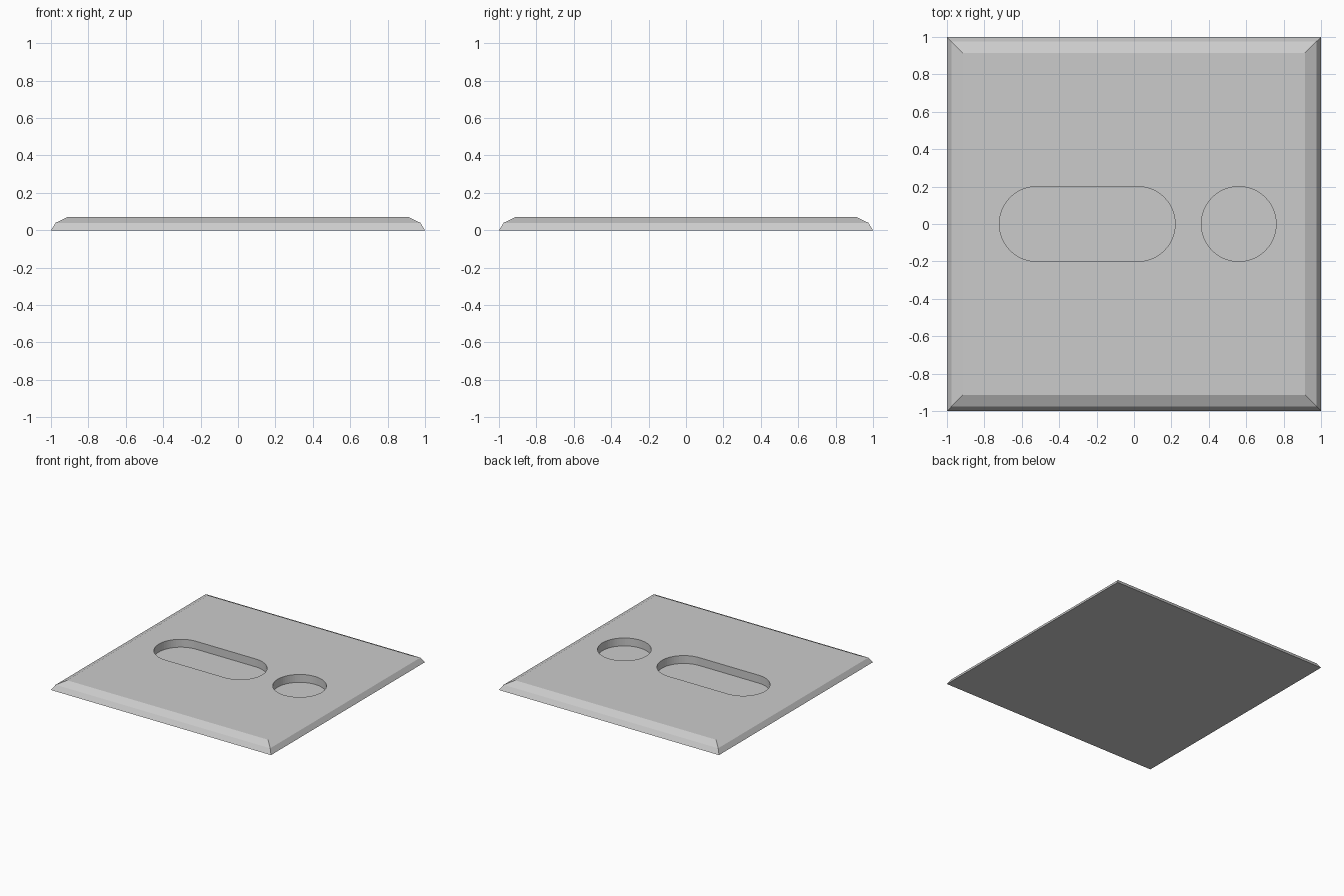
import bpy, bmesh
from math import cos, sin, pi

if "Cube" in bpy.data.objects:
    bpy.data.objects.remove(bpy.data.objects["Cube"])

TOP, FLOOR, R = 0.07, 0.005, 0.2


def make_object(name, bm):
    bmesh.ops.recalc_face_normals(bm, faces=bm.faces)
    mesh = bpy.data.meshes.new(name)
    bm.to_mesh(mesh)
    bm.free()
    ob = bpy.data.objects.new(name, mesh)
    bpy.context.collection.objects.link(ob)
    return ob


def loft(name, rings):
    """Closed solid through matching rings of points."""
    bm = bmesh.new()
    loops = [[bm.verts.new(p) for p in ring] for ring in rings]
    n = len(loops[0])
    for a, b in zip(loops, loops[1:]):
        for i in range(n):
            j = (i + 1) % n
            bm.faces.new((a[i], a[j], b[j], b[i]))
    bm.faces.new(loops[0])
    bm.faces.new(loops[-1])
    return make_object(name, bm)


def square(h, z):
    return [(-h, -h, z), (h, -h, z), (h, h, z), (-h, h, z)]


def stadium(x0, x1, z, steps=32):
    """Rounded slot outline; a plain circle when x0 == x1."""
    extra = 1 if x1 > x0 else 0
    pts = []
    for cx, start in ((x1, -pi / 2), (x0, pi / 2)):
        for i in range(steps + extra):
            a = start + pi * i / steps
            pts.append((cx + R * cos(a), R * sin(a), z))
    return pts


# Plate with two sloped edge bands
plate = loft("plate", [square(1.0, 0), square(0.975, 0.04), square(0.913, TOP)])

# Slot and round pockets sunk into the top
for name, x0, x1 in (("slot_cutter", -0.52, 0.02), ("round_cutter", 0.56, 0.56)):
    cutter = loft(name, [stadium(x0, x1, FLOOR), stadium(x0, x1, TOP + 0.1)])
    cutter.hide_render = True
    cutter.hide_set(True)
    mod = plate.modifiers.new(name, 'BOOLEAN')
    mod.object = cutter
    mod.solver = 'EXACT'

# Smooth pocket walls, crisp edges
bpy.context.view_layer.objects.active = plate
plate.select_set(True)
bpy.ops.object.shade_smooth_by_angle(angle=0.35)
